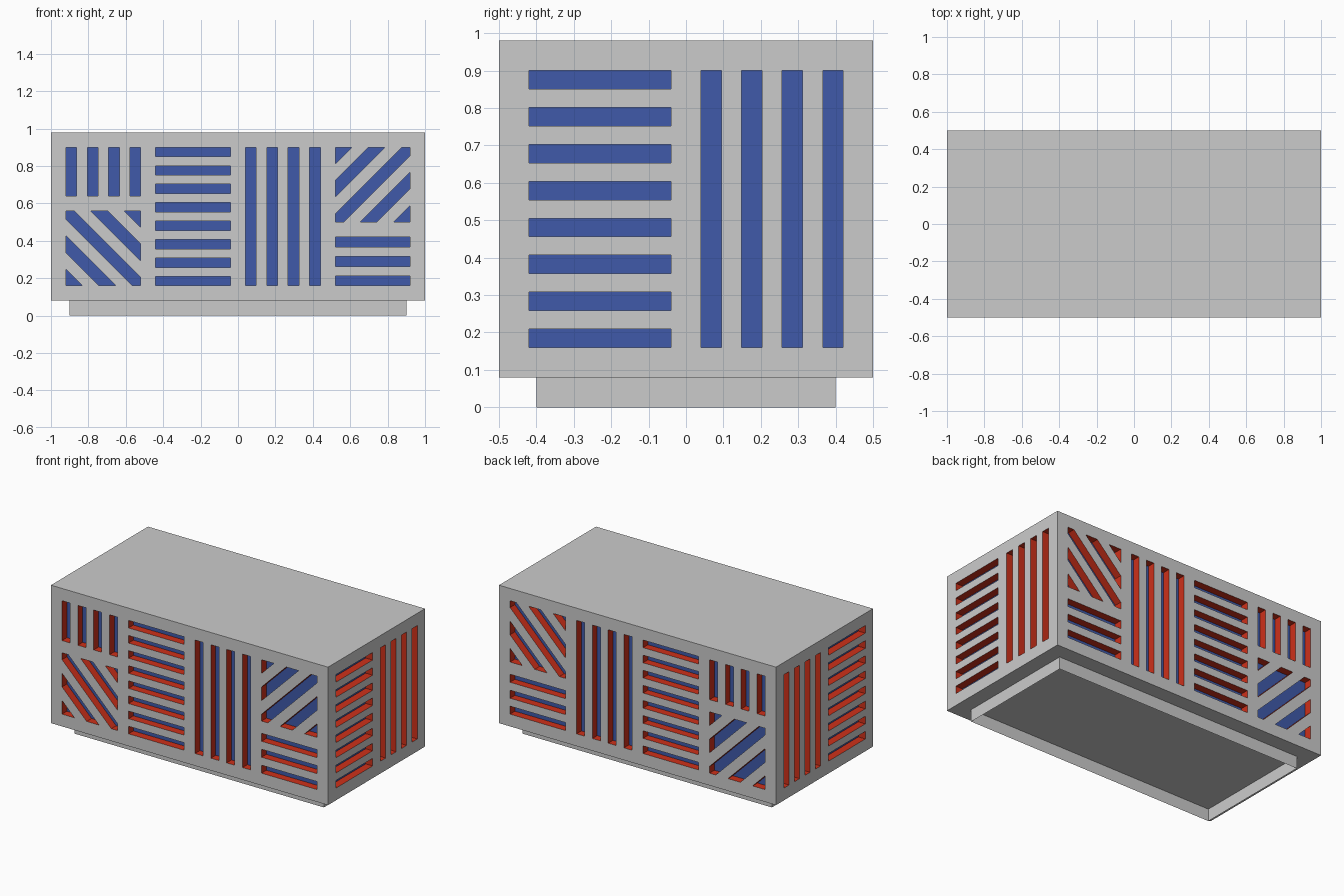
import bpy, bmesh

if "Cube" in bpy.data.objects:
    bpy.data.objects.remove(bpy.data.objects["Cube"])

W, D, Z0, Z1 = 1.0, 0.5, 0.08, 0.98   # half width, half depth, body bottom and top
DEPTH = 0.05                          # slot depth
M = 0.08                              # margin and gap between panels
LOW, HIGH = Z0 + M, Z1 - M


def material(name, color):
    m = bpy.data.materials.new(name)
    m.diffuse_color = color
    m.use_nodes = True
    m.node_tree.nodes["Principled BSDF"].inputs["Base Color"].default_value = m.diffuse_color
    return m


red = material("red_lacquer", (0.62, 0.03, 0.01, 1))
blue = material("blue_lacquer", (0.05, 0.1, 0.4, 1))


def make_object(name, bm, mats=()):
    me = bpy.data.meshes.new(name)
    bm.to_mesh(me)
    bm.free()
    for m in mats:
        me.materials.append(m)
    ob = bpy.data.objects.new(name, me)
    bpy.context.scene.collection.objects.link(ob)
    return ob


def box(bm, hx, hy, z0, z1):
    geo = bmesh.ops.create_cube(bm, size=1)
    for v in geo["verts"]:
        v.co = (v.co.x * 2 * hx, v.co.y * 2 * hy, z0 + (v.co.z + 0.5) * (z1 - z0))


# Slot outlines in panel coordinates (u across, z up)
def upright(u0, u1, z0, z1, n):
    s = (u1 - u0) / (2 * n - 1)
    return [[(a, z0), (a + s, z0), (a + s, z1), (a, z1)]
            for a in (u0 + 2 * i * s for i in range(n))]


def level(u0, u1, z0, z1, n):
    return [[(z, u) for u, z in p] for p in upright(z0, z1, u0, u1, n)]


def diagonal(u0, u1, z1, falling, n=5):
    s = u1 - u0
    step = 2 * s / (2 * n - 1)
    out = []
    for i in range(n):
        lo, hi = 2 * i * step, (2 * i + 1) * step
        end = lambda c: (min(c, s), max(0, c - s))
        a, b = end(lo), end(hi)
        mid = lo < s < hi
        pts = [a] + [(s, 0)] * mid + [b, b[::-1]] + [(0, s)] * mid + [a[::-1]]
        if i == 0:
            pts = pts[1:]
            pts[-1] = (0, 0)
        elif i == n - 1:
            pts = [a, (s, s), a[::-1]]
        out.append([((u1 - u) if falling else (u0 + u), z1 - w) for u, w in pts])
    return out


front = (upright(-.92, -.52, .64, HIGH, 4) + diagonal(-.92, -.52, .56, True)
         + level(-.44, -.04, LOW, HIGH, 8) + upright(.04, .44, LOW, HIGH, 4)
         + diagonal(.52, .92, HIGH, False) + level(.52, .92, LOW, .42, 3))
side = level(-.42, -.04, LOW, HIGH, 8) + upright(.04, .42, LOW, HIGH, 4)


# Slot cutters: red walls, blue floor
def cut_slot(bm, outline, place):
    inner = [bm.verts.new(place(u, z, -DEPTH)) for u, z in outline]
    outer = [bm.verts.new(place(u, z, DEPTH)) for u, z in outline]
    bm.faces.new(inner).material_index = 2
    bm.faces.new(outer).material_index = 1
    for i in range(len(outline)):
        j = (i + 1) % len(outline)
        bm.faces.new((inner[i], inner[j], outer[j], outer[i])).material_index = 1


bm = bmesh.new()
for sgn in (-1, 1):
    for p in front:
        cut_slot(bm, p, lambda u, z, d: (u, sgn * (D + d), z))
    for p in side:
        cut_slot(bm, p, lambda u, z, d: (sgn * (W + d), u, z))
bmesh.ops.recalc_face_normals(bm, faces=bm.faces[:])
cutter = make_object("slot_cutter", bm, (None, red, blue))
cutter.hide_render = True

# Cabinet body
bm = bmesh.new()
box(bm, W, D, Z0, Z1)
body = make_object("cabinet_body", bm, (None, red, blue))
mod = body.modifiers.new("slots", "BOOLEAN")
mod.operation, mod.solver, mod.object = "DIFFERENCE", "EXACT", cutter
mod.material_mode = "INDEX"
bpy.context.view_layer.objects.active = body
bpy.ops.object.modifier_apply(modifier=mod.name)
bpy.data.objects.remove(cutter)

# Plinth: open skirt of four thin walls
bm = bmesh.new()
box(bm, 0.9, 0.4, 0, Z0)
bm.normal_update()
bmesh.ops.delete(bm, geom=[f for f in bm.faces if abs(f.normal.z) > 0.5], context="FACES_ONLY")
make_object("plinth", bm)
